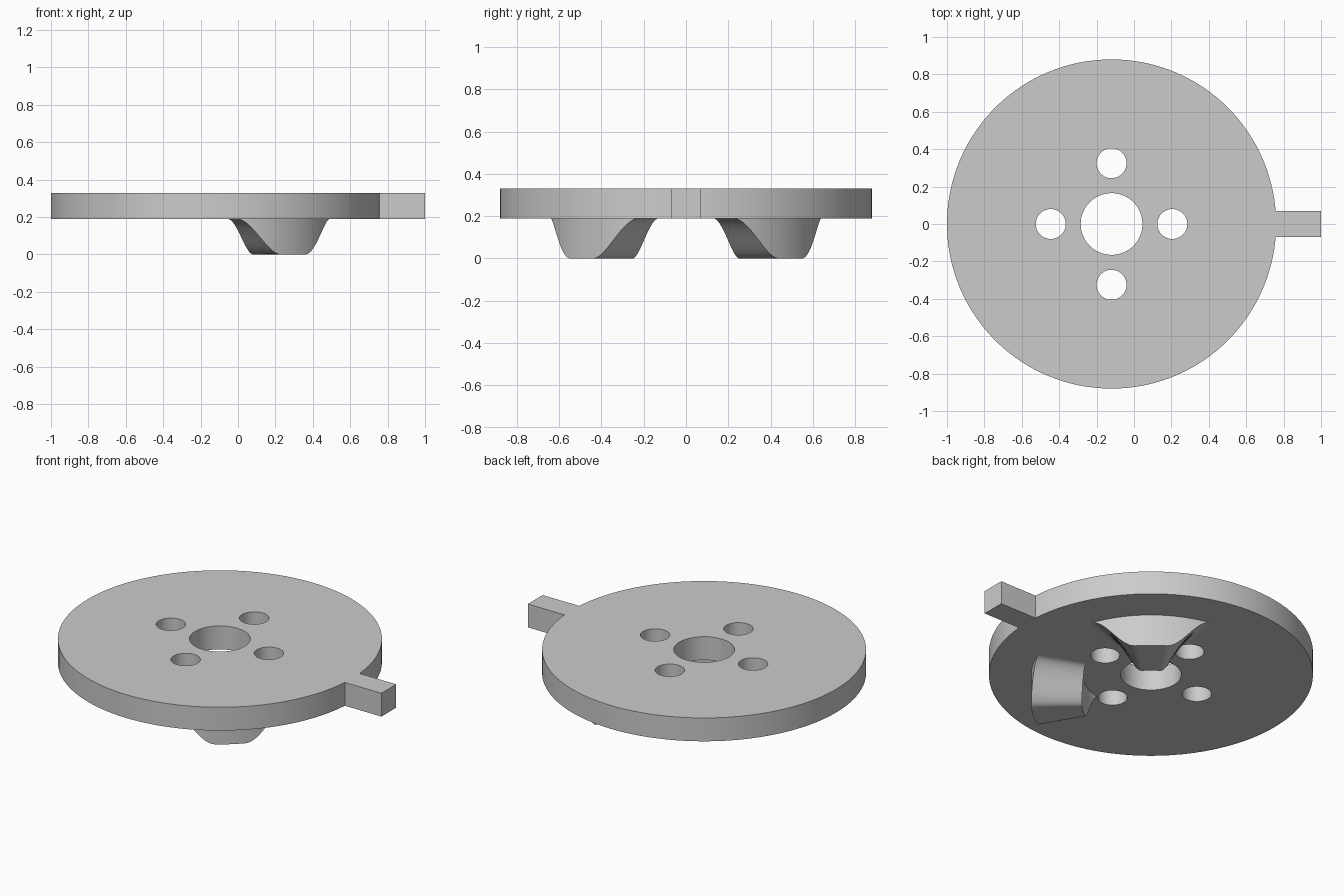
import bpy, bmesh
from math import sin, cos, pi, radians
from mathutils import Matrix

CX = -0.12                  # disc axis
BOTTOM, TOP = 0.19, 0.33    # disc faces
cube = bpy.data.objects.get("Cube")
if cube:
    bpy.data.objects.remove(cube, do_unlink=True)

grey = bpy.data.materials.new("plain_grey")
grey.use_nodes = True
grey.diffuse_color = (0.6, 0.6, 0.6, 1)
grey.node_tree.nodes["Principled BSDF"].inputs["Base Color"].default_value = grey.diffuse_color


def finish(bm, name):
    bmesh.ops.recalc_face_normals(bm, faces=bm.faces[:])
    mesh = bpy.data.meshes.new(name)
    bm.to_mesh(mesh)
    bm.free()
    mesh.materials.append(grey)
    obj = bpy.data.objects.new(name, mesh)
    bpy.context.collection.objects.link(obj)
    return obj


def smooth(mesh):
    mesh.polygons.foreach_set("use_smooth", [True] * len(mesh.polygons))
    mesh.set_sharp_from_angle(angle=radians(30))


def cylinder(name, x, y, radius, low, high, sides):
    bm = bmesh.new()
    bmesh.ops.create_cone(bm, cap_ends=True, segments=sides, radius1=radius, radius2=radius,
                          depth=high - low, matrix=Matrix.Translation((x, y, (low + high) / 2)))
    return finish(bm, name)


def box(name, low, high):
    bm = bmesh.new()
    bmesh.ops.create_cube(bm, size=1)
    for v in bm.verts:
        v.co = [high[i] if v.co[i] > 0 else low[i] for i in range(3)]
    return finish(bm, name)


# Disc with side tab, centre bore and four bolt holes
disc = cylinder("disc_with_tab", CX, 0, 0.88, BOTTOM, TOP, 128)
tools = [(box("tab", (0.6, -0.07, BOTTOM), (1, 0.07, TOP)), 'UNION'),
         (cylinder("bore", CX, 0, 0.165, 0, 0.5, 64), 'DIFFERENCE')]
for i in range(4):
    a = i * pi / 2
    hole = cylinder("bolt_hole", CX + 0.325 * cos(a), 0.325 * sin(a), 0.08, 0, 0.5, 48)
    tools.append((hole, 'DIFFERENCE'))
for tool, operation in tools:
    mod = disc.modifiers.new(tool.name, 'BOOLEAN')
    mod.operation, mod.solver, mod.object = operation, 'EXACT', tool
bpy.context.view_layer.update()
graph = bpy.context.evaluated_depsgraph_get()
cut_mesh = bpy.data.meshes.new_from_object(disc.evaluated_get(graph))
disc.modifiers.clear()
disc.data = cut_mesh
for tool, _ in tools:
    bpy.data.objects.remove(tool, do_unlink=True)
smooth(disc.data)


# Curved ramp lobes under the disc: ring sectors with an S-shaped rise on both sides
def lobe(name, middle, inner=0.375, outer=0.65, half=30, flat=7.5, steps=48):
    bm = bmesh.new()
    rows = []
    for i in range(steps + 1):
        t = -half + 2 * half * i / steps
        s = min(1, (half - abs(t)) / (half - flat))
        z = BOTTOM * (1 - s * s * (3 - 2 * s))
        a = radians(middle + t)
        rows.append([bm.verts.new((CX + r * cos(a), r * sin(a), h))
                     for r, h in ((inner, z), (outer, z), (outer, BOTTOM + 0.005), (inner, BOTTOM + 0.005))])
    for p, q in zip(rows, rows[1:]):
        for k in range(4):
            n = (k + 1) % 4
            bm.faces.new((p[k], p[n], q[n], q[k]))
    bm.faces.new(rows[0])
    bm.faces.new(rows[-1])
    smooth(finish(bm, name).data)


lobe("left_back_lobe", 50)
lobe("left_front_lobe", -50)
